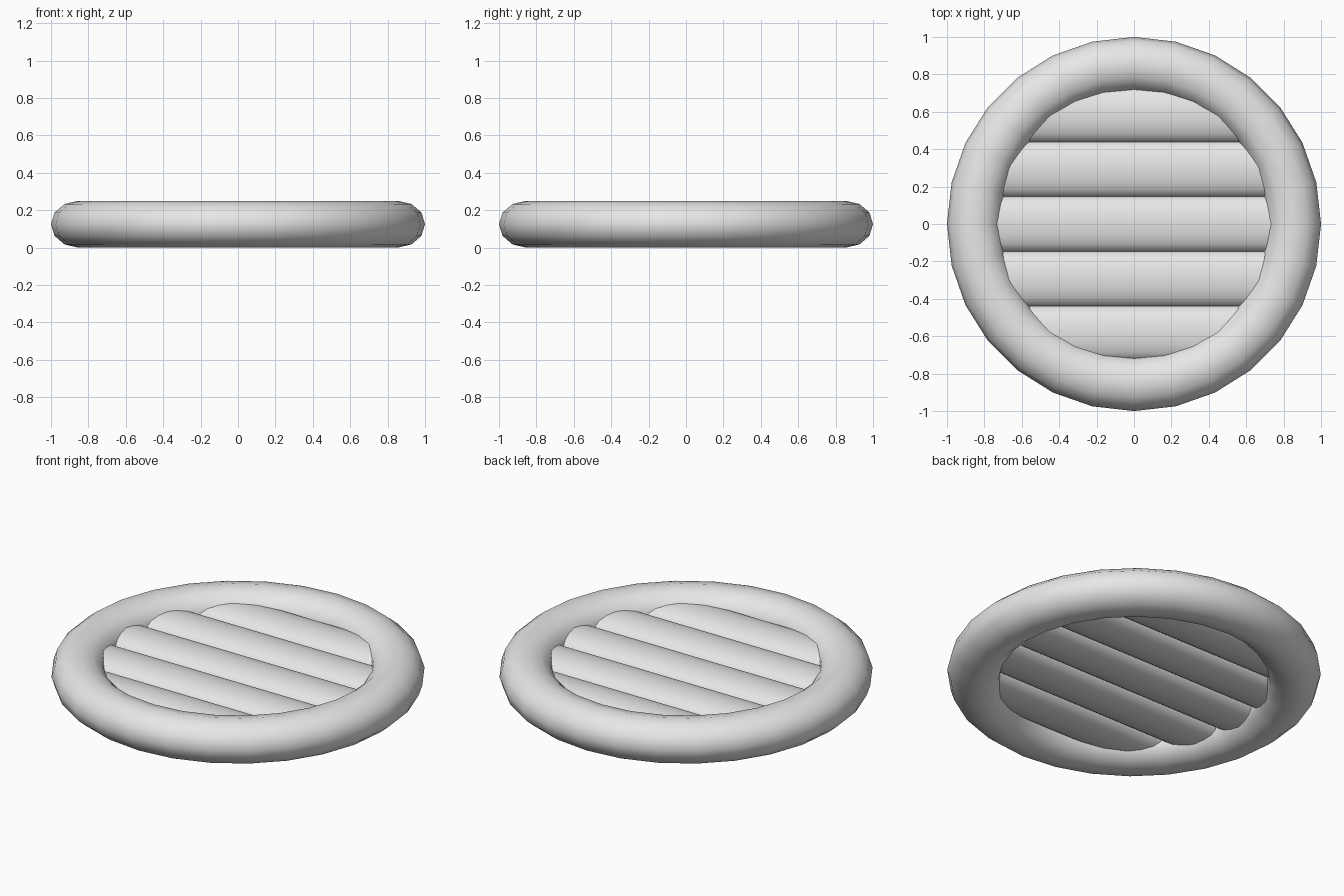
import bpy
import math

cube = bpy.data.objects.get("Cube")
if cube:
    bpy.data.objects.remove(cube)

MID_Z = 0.125          # centre height
RING_R = 0.855         # ring centre line
RING_W = 0.145         # ring half width
PITCH = 0.293          # slat spacing
SLAT_H = 0.066         # slat half height

grey = bpy.data.materials.new("light_grey")
grey.use_nodes = True
colour = (0.8, 0.8, 0.8, 1)
grey.diffuse_color = colour
grey.node_tree.nodes["Principled BSDF"].inputs["Base Color"].default_value = colour


def finish(name, scale, angle):
    """Name, scale, colour and smooth the active object."""
    obj = bpy.context.object
    obj.name = name
    obj.scale = scale
    bpy.ops.object.transform_apply(location=False, rotation=True, scale=True)
    obj.data.materials.append(grey)
    bpy.ops.object.shade_smooth_by_angle(angle=math.radians(angle))


# Outer ring, slightly flattened
bpy.ops.mesh.primitive_torus_add(
    location=(0, 0, MID_Z), major_radius=RING_R, minor_radius=RING_W,
    major_segments=28, minor_segments=12)
finish("outer_ring", (1, 1, MID_Z / RING_W), 60)

# Five rounded slats, their ends buried in the ring
for i in range(-2, 3):
    y = i * PITCH
    half = math.sqrt(RING_R ** 2 - y ** 2)
    bpy.ops.mesh.primitive_cylinder_add(
        vertices=16, radius=1, depth=2,
        location=(0, y, MID_Z), rotation=(0, math.pi / 2, 0))
    # local x points down and local z runs along the slat
    finish(f"slat_{i + 3}", (SLAT_H, PITCH / 2 + 0.002, half), 60)
